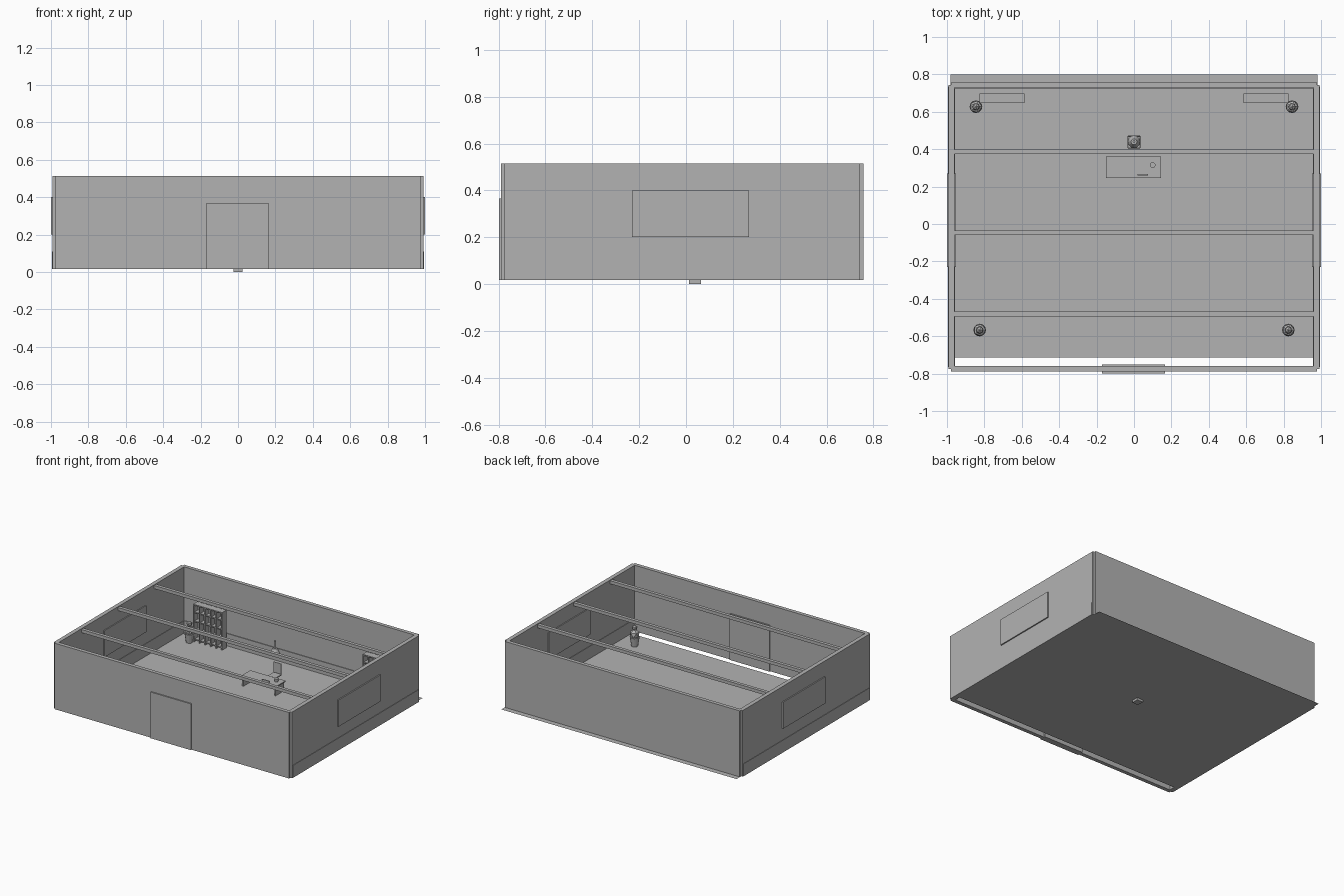
import bpy, bmesh, math
from mathutils import Vector

cube = bpy.data.objects.get("Cube")
if cube:
    bpy.data.objects.remove(cube, do_unlink=True)

# One plain grey for the whole model
grey = bpy.data.materials.new("plain_grey")
grey.use_nodes = True
COLOUR = (0.45, 0.45, 0.45, 1)
grey.diffuse_color = COLOUR
grey.node_tree.nodes["Principled BSDF"].inputs["Base Color"].default_value = COLOUR


def finish(name, bm):
    mesh = bpy.data.meshes.new(name)
    bm.to_mesh(mesh)
    bm.free()
    mesh.materials.append(grey)
    ob = bpy.data.objects.new(name, mesh)
    bpy.context.collection.objects.link(ob)
    return ob


def add_box(bm, x, y, z):
    """Each argument is a (low, high) pair."""
    lo, hi = Vector((x[0], y[0], z[0])), Vector((x[1], y[1], z[1]))
    vs = bmesh.ops.create_cube(bm, size=1)["verts"]
    for v in vs:
        v.co = Vector([(lo[i] + hi[i]) / 2 + v.co[i] * (hi[i] - lo[i]) for i in range(3)])


def boxes(name, *dims):
    bm = bmesh.new()
    for d in dims:
        add_box(bm, *d)
    return finish(name, bm)


def add_cone(bm, c, r1, r2, z, sides=12):
    vs = bmesh.ops.create_cone(bm, cap_ends=True, segments=sides, radius1=r1,
                               radius2=r2, depth=z[1] - z[0])["verts"]
    bmesh.ops.translate(bm, verts=vs, vec=(c[0], c[1], sum(z) / 2))


def add_blob(bm, c, r, z):
    vs = bmesh.ops.create_icosphere(bm, subdivisions=1, radius=r)["verts"]
    bmesh.ops.translate(bm, verts=vs, vec=(c[0], c[1], z))


FLOOR, TOP = 0.017, 0.514
WALL = (FLOOR, TOP)

# Floor sheet, overhanging at the back and short of the front wall
bm = bmesh.new()
bm.faces.new([bm.verts.new(p) for p in
              ((-0.98, -0.715, FLOOR), (0.98, -0.715, FLOOR), (0.98, 0.798, FLOOR), (-0.98, 0.798, FLOOR))])
finish("floor", bm)
boxes("floor_block", ((-0.025, 0.025), (0.012, 0.064), (0, 0.02)))

# Walls
boxes("front_wall", ((-0.978, 0.978), (-0.789, -0.76), WALL))
boxes("back_wall", ((-0.978, 0.978), (0.729, 0.757), WALL))
boxes("back_skirting", ((-0.96, 0.96), (0.724, 0.73), (FLOOR, 0.11)))
boxes("door", ((-0.17, 0.165), (-0.798, -0.752), (FLOOR, 0.365)))
for side, s in (("left", 1), ("right", -1)):
    def across(a, b):
        return tuple(sorted((a * s, b * s)))
    boxes(side + "_wall", (across(0.96, 0.991), (-0.775, 0.742), WALL))
    boxes(side + "_skirting", (across(0.957, 0.994), (-0.765, 0.735), (FLOOR, 0.11)))
    boxes(side + "_window", (across(0.953, 1.0), (-0.23, 0.27), (0.2, 0.4)))

    # Bookcase against the back wall
    lo, hi, t = 0.585, 0.827, 0.008
    y, top = (0.647, 0.697), 0.3
    parts = [(across(lo, hi), y, (top - t, top)),
             (across(lo, hi), (y[1] - 0.005, y[1]), (FLOOR, top))]
    for i in range(6):
        x = lo + (hi - lo - t) * i / 5
        parts.append((across(x, x + t), y, (FLOOR, top)))
    for i in range(4):
        z = FLOOR + 0.012 + 0.068 * i
        parts.append((across(lo, hi), (y[0] + 0.006, y[1]), (z, z + t)))
    boxes(side + "_bookcase", *parts)

    # Potted plants
    for where, c in (("back", (0.845 * s, 0.627)), ("front", (0.825 * s, -0.567))):
        bm = bmesh.new()
        add_cone(bm, c, 0.023, 0.034, (FLOOR, 0.085))
        add_blob(bm, c, 0.037, 0.105)
        add_blob(bm, c, 0.021, 0.153)
        finish(f"{where}_{side}_plant", bm)

# Ceiling beams
for i, y in enumerate((0.386, -0.047, -0.481)):
    boxes(f"beam_{i + 1}", ((-0.96, 0.96), (y - 0.0125, y + 0.0125), (0.485, 0.509)))

# Desk with a cup and a small name plate
dx, dy, dz = (-0.15, 0.145), (0.246, 0.36), 0.092
legs = [((x, x + 0.01), (dy[0] + 0.006, dy[1] - 0.006), (FLOOR, dz)) for x in (-0.142, 0.127)]
boxes("desk", (dx, dy, (dz - 0.008, dz)),
      ((-0.135, 0.13), (0.335, 0.341), (0.05, dz)), *legs)
boxes("desk_plate", ((0.02, 0.075), (0.26, 0.267), (dz, 0.108)))
bm = bmesh.new()
add_cone(bm, (0.1, 0.315), 0.012, 0.015, (dz, 0.115))
finish("desk_cup", bm)

# Chair
seat = boxes("chair_seat", ((-0.034, 0.034), (0.404, 0.474), (0.058, 0.068)))
back = boxes("chair_back", ((-0.032, 0.032), (0.466, 0.474), (0.068, 0.148)))
for ob in (seat, back):
    bevel = ob.modifiers.new("soft_corners", "BEVEL")
    bevel.width, bevel.segments = 0.004, 2
bm = bmesh.new()
add_cone(bm, (0, 0.44), 0.006, 0.006, (FLOOR, 0.06))
add_cone(bm, (0, 0.44), 0.028, 0.008, (FLOOR, 0.026))
finish("chair_pedestal", bm)

# Hanging lamp
bm = bmesh.new()
add_cone(bm, (0, 0.44), 0.034, 0.016, (0.235, 0.268))
add_cone(bm, (0, 0.44), 0.007, 0.007, (0.268, 0.325))
finish("hanging_lamp", bm)
